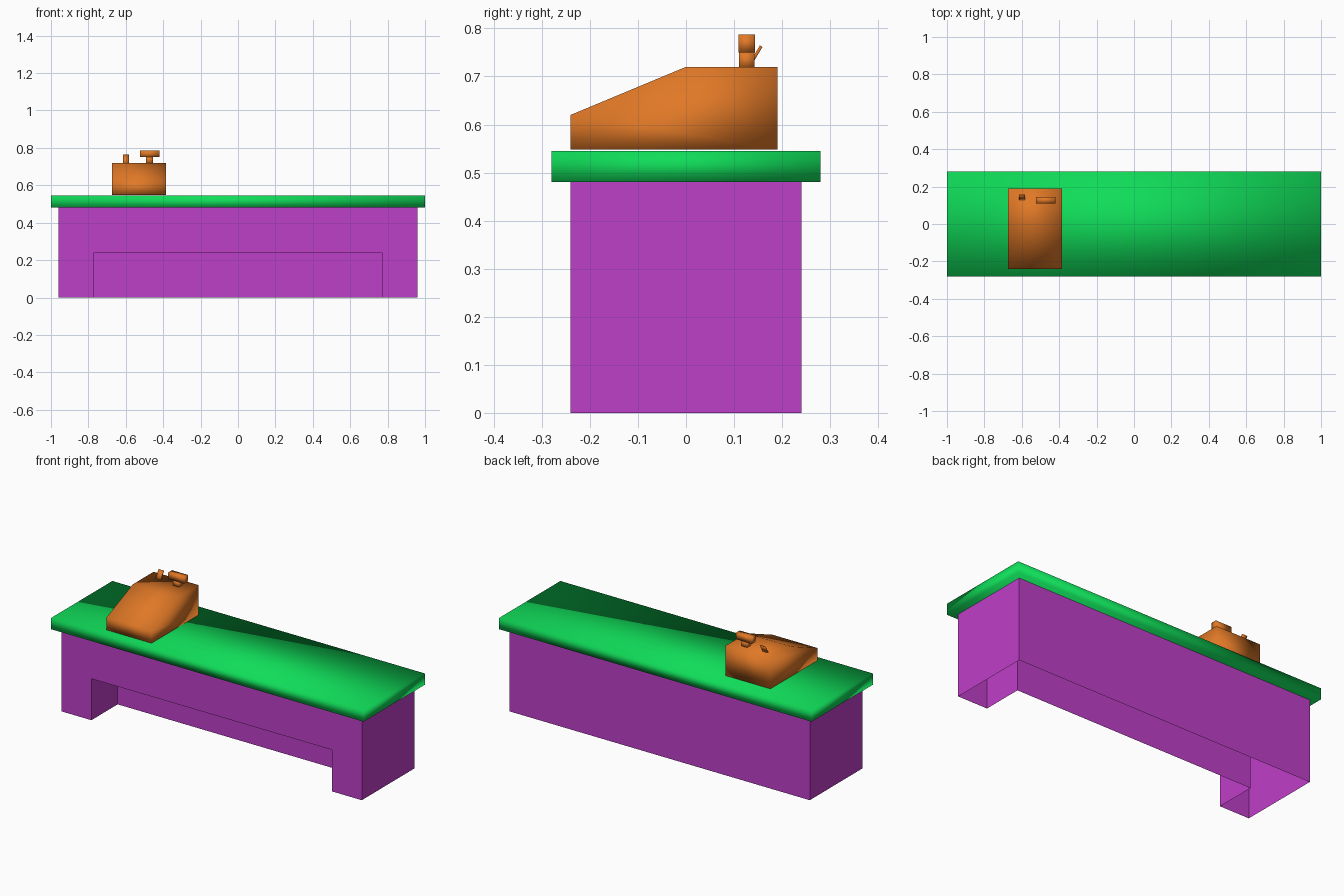
import bpy, bmesh

if "Cube" in bpy.data.objects:
    bpy.data.objects.remove(bpy.data.objects["Cube"])


def material(name, rgb):
    m = bpy.data.materials.new(name)
    m.diffuse_color = (*rgb, 1)
    m.use_nodes = True
    m.node_tree.nodes["Principled BSDF"].inputs["Base Color"].default_value = m.diffuse_color
    return m


PURPLE = material("purple", (0.52, 0.05, 0.58))
GREEN = material("green", (0.005, 0.72, 0.1))
ORANGE = material("orange", (0.75, 0.19, 0.02))


def finish(name, bm, mat, smooth):
    me = bpy.data.meshes.new(name)
    for f in bm.faces:
        f.smooth = smooth
    bm.to_mesh(me)
    bm.free()
    ob = bpy.data.objects.new(name, me)
    ob.data.materials.append(mat)
    bpy.context.collection.objects.link(ob)
    return ob


def prism(name, profile, x0, x1, mat):
    """Extrude a (y, z) outline along x."""
    bm = bmesh.new()
    f = bm.faces.new([bm.verts.new((x0, y, z)) for y, z in profile])
    ext = bmesh.ops.extrude_face_region(bm, geom=[f])["geom"]
    bmesh.ops.translate(bm, vec=(x1 - x0, 0, 0),
                        verts=[g for g in ext if isinstance(g, bmesh.types.BMVert)])
    bmesh.ops.recalc_face_normals(bm, faces=bm.faces)
    return finish(name, bm, mat, True)


def box(name, x0, x1, y0, y1, z0, z1, mat):
    return prism(name, [(y0, z0), (y1, z0), (y1, z1), (y0, z1)], x0, x1, mat)


# Counter base: open-bottomed shell with a knee recess in the front
W, D, H = 0.96, 0.24, 0.48
RW, RY, RH = 0.77, 0.0, 0.24
bm = bmesh.new()
front = [(-W, 0), (-RW, 0), (-RW, RH), (RW, RH), (RW, 0), (W, 0), (W, H), (-W, H)]
faces = [
    [(x, -D, z) for x, z in front],
    [(W, D, 0), (-W, D, 0), (-W, D, H), (W, D, H)],
    [(W, -D, 0), (W, D, 0), (W, D, H), (W, -D, H)],
    [(-W, D, 0), (-W, -D, 0), (-W, -D, H), (-W, D, H)],
    [(-RW, RY, 0), (RW, RY, 0), (RW, RY, RH), (-RW, RY, RH)],
    [(-RW, -D, RH), (-RW, RY, RH), (RW, RY, RH), (RW, -D, RH)],
    [(-RW, -D, 0), (-RW, RY, 0), (-RW, RY, RH), (-RW, -D, RH)],
    [(RW, RY, 0), (RW, -D, 0), (RW, -D, RH), (RW, RY, RH)],
]
for pts in faces:
    bm.faces.new([bm.verts.new(p) for p in pts])
bmesh.ops.remove_doubles(bm, verts=bm.verts, dist=0.0001)
finish("counter_base", bm, PURPLE, False)

# Counter top
box("counter_top", -1, 1, -0.28, 0.28, 0.48, 0.545, GREEN)

# Cash register: sloped body, display on a post, receipt slip
prism("register_body",
      [(-0.24, 0.548), (0.19, 0.548), (0.19, 0.72), (0, 0.72), (-0.24, 0.62)],
      -0.673, -0.385, ORANGE)
box("display_post", -0.492, -0.454, 0.11, 0.143, 0.715, 0.752, ORANGE)
box("display_head", -0.523, -0.42, 0.109, 0.144, 0.75, 0.787, ORANGE)
prism("receipt_slip", [(0.126, 0.718), (0.132, 0.716), (0.159, 0.761), (0.154, 0.765)],
      -0.616, -0.584, ORANGE)
